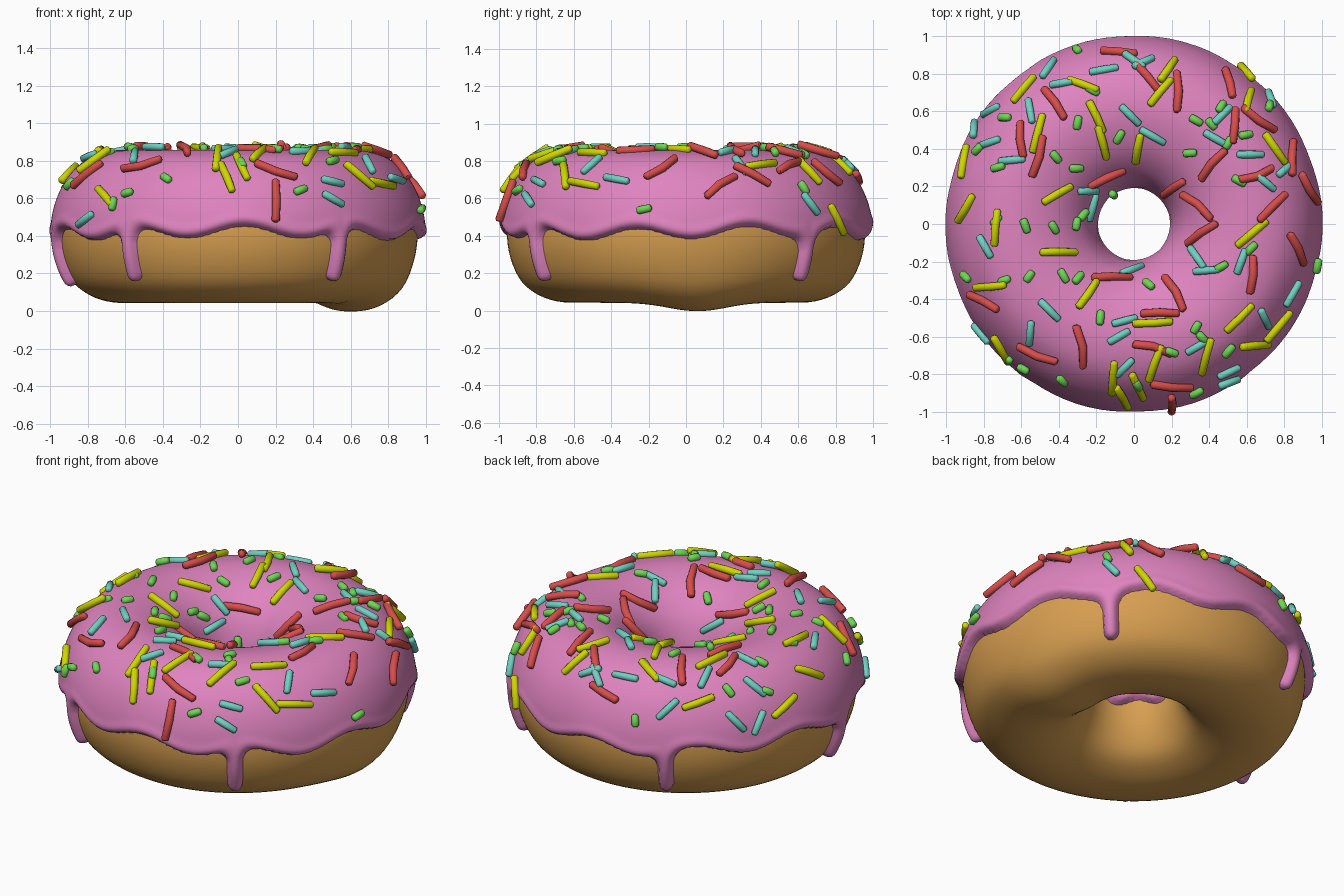
import bpy, bmesh, math, random
from mathutils import Vector

if "Cube" in bpy.data.objects:
    bpy.data.objects.remove(bpy.data.objects["Cube"])

random.seed(4)


def material(name, rgb):
    m = bpy.data.materials.new(name)
    m.diffuse_color = (*rgb, 1)
    m.use_nodes = True
    m.node_tree.nodes["Principled BSDF"].inputs["Base Color"].default_value = m.diffuse_color
    return m


def finish(bm, name, mat, angle=None):
    bmesh.ops.recalc_face_normals(bm, faces=bm.faces)
    me = bpy.data.meshes.new(name)
    bm.to_mesh(me)
    bm.free()
    me.materials.append(mat)
    ob = bpy.data.objects.new(name, me)
    bpy.context.collection.objects.link(ob)
    me.shade_smooth()
    if angle:
        bpy.context.view_layer.objects.active = ob
        ob.select_set(True)
        bpy.ops.object.shade_smooth_by_angle(angle=math.radians(angle))
        ob.select_set(False)
    return ob


# Dough cross-section (radius, height): outer side, over the top, down the hole
KEYS = [(.957, .42), (.935, .56), (.87, .69), (.76, .785), (.60, .815), (.43, .77),
        (.31, .67), (.25, .54), (.24, .42), (.265, .27), (.345, .13), (.48, .06),
        (.62, .042), (.76, .07), (.875, .15), (.938, .28)]
keys = [Vector(k) for k in KEYS]
N = len(keys)
curve = []
for i in range(N):
    a, b, c, d = (keys[(i + k) % N] for k in (-1, 0, 1, 2))
    for j in range(12):
        t = j / 12
        curve.append(.5 * (2 * b + (c - a) * t + (2 * a - 5 * b + 4 * c - d) * t * t
                           + (3 * b - a - 3 * c + d) * t ** 3))
M = len(curve)
arc = [0]
for i in range(M):
    arc.append(arc[-1] + (curve[(i + 1) % M] - curve[i]).length)
LENGTH = arc[-1]
S_INNER = arc[8 * 12]          # arc position of the narrowest point of the hole


def profile(s):
    """Point and outward normal on the cross-section at arc length s."""
    s %= LENGTH
    i = max(k for k in range(M) if arc[k] <= s)
    f = (s - arc[i]) / (arc[i + 1] - arc[i])
    tans = [(curve[(k + 1) % M] - curve[k - 1]).normalized() for k in (i, (i + 1) % M)]
    p = curve[i].lerp(curve[(i + 1) % M], f)
    t = tans[0].lerp(tans[1], f).normalized()
    return p, Vector((t.y, -t.x))


def place(th, rz):
    """Spin a cross-section point; the underside sags at one spot."""
    r, z = rz
    gap = math.remainder(th - .1, 2 * math.pi)
    z -= .045 * math.exp(-(gap / .35) ** 2) * max(0, min(1, (.35 - z) / .3))
    return (r * math.cos(th), r * math.sin(th), z)


def bridge(bm, rows, closed_rows):
    n = len(rows)
    for i in range(n if closed_rows else n - 1):
        a, b = rows[i], rows[(i + 1) % n]
        for j in range(len(a)):
            k = (j + 1) % len(a)
            bm.faces.new((a[j], a[k], b[k], b[j]))


pink = material("pink_icing", (.74, .23, .52))
brown = material("golden_dough", (.68, .345, .08))
red = material("red_sugar", (.68, .075, .07))
yellow = material("yellow_sugar", (.63, .68, 0))
cyan = material("turquoise_sugar", (.16, .64, .54))
green = material("green_sugar", (.16, .68, .09))

# Dough ring
bm = bmesh.new()
SEG = 128
rows = [[bm.verts.new(place(2 * math.pi * j / SEG, curve[i])) for j in range(SEG)]
        for i in range(0, M, 3)]
bridge(bm, rows, True)
finish(bm, "dough_ring", brown)

# Icing: a coat over the dough whose outline is a wavy edge merged with drips
DRIPS = [(42, .27), (118, .27), (188, .30), (233, .27), (304, .27)]
THICK = .042


def coat_distance(th, s):
    """Distance inside the icing outline (negative is outside)."""
    d = s + .005 + .03 * math.sin(10 * th + 1.2) - .008 * math.sin(3 * th)
    for deg, drop in DRIPS:
        x = .95 * math.remainder(th - math.radians(deg), 2 * math.pi)
        if abs(x) > .4:
            continue
        y = s - max(-drop + .045, min(.1, s))
        capsule = .042 - math.hypot(x, y)
        h = max(.09 - abs(d - capsule), 0) / .09
        d = max(d, capsule) + h * h * .09 / 4
    return min(d, S_INNER + .02 + .02 * math.sin(6 * th) - s)


def coat_height(d):
    if d < 0:
        return max(1.5 * d, -.03)
    u = min(d / .035, 1)
    return THICK * math.sqrt(1 - (1 - u) ** 2) + .006 * math.exp(-((d - .04) / .025) ** 2)


bm = bmesh.new()
COLS, ROWS = 440, 120
s0, s1 = -.34, S_INNER + .07
rows, depth = [], {}
for i in range(ROWS + 1):
    s = s0 + (s1 - s0) * i / ROWS
    p, n = profile(s)
    row = []
    for j in range(COLS):
        th = 2 * math.pi * j / COLS
        d = coat_distance(th, s)
        v = bm.verts.new(place(th, p + n * coat_height(d)))
        depth[v] = d
        row.append(v)
    rows.append(row)
bridge(bm, rows, False)
hidden = [f for f in bm.faces if max(depth[v] for v in f.verts) < -.015]
bmesh.ops.delete(bm, geom=hidden, context='FACES')
finish(bm, "icing", pink)

# Table of the icing's upper surface, used to seat the sprinkles
TOP = []
for i in range(201):
    p, n = profile(.06 + (S_INNER - .1) * i / 200)
    TOP.append((p + n * THICK, n))


def sprinkles(name, mat, length, radius, bend, spots):
    """Rounded rods lying on the icing at (x, y, heading in degrees)."""
    bm = bmesh.new()
    for x, y, deg in spots:
        p, n2 = min(TOP, key=lambda q: abs(q[0].x - math.hypot(x, y)))
        th, a = math.atan2(y, x), math.radians(deg)
        n = Vector((n2.x * math.cos(th), n2.x * math.sin(th), n2.y))
        t = Vector((math.cos(a), math.sin(a), 0))
        t.z = -t.dot(n) / max(n.z, .15)
        t = (t - n * t.dot(n)).normalized()
        side = n.cross(t)
        centre = Vector((p.x * math.cos(th), p.x * math.sin(th), p.y))
        centre += n * radius * random.uniform(.3, .95)
        half = length / 2 * random.uniform(.9, 1.1)
        curl = bend * random.uniform(-1, 1)
        rings = []
        for u, k in ((-1, .6), (-1 + .4 * radius / half, 1), (0, 1.05),
                     (1 - .4 * radius / half, .95), (1, .55)):
            c = centre + t * half * u + side * curl * (u * u - .5)
            rings.append([bm.verts.new(c + radius * k * (
                side * math.cos(2 * math.pi * q / 10) + n * math.sin(2 * math.pi * q / 10)))
                for q in range(10)])
        bridge(bm, rings, False)
        bm.faces.new(rings[0])
        bm.faces.new(rings[-1])
    finish(bm, name, mat, 50)


sprinkles("red_sprinkles", red, .22, .022, .02, [
    (-.08, .91, -5), (.07, .78, -50), (.23, .70, 90), (-.42, .64, -55), (-.60, .45, 95),
    (-.51, .36, 75), (.50, .74, -75), (.66, .55, -35), (.53, .52, 85), (.42, .32, 50),
    (.65, .26, 20), (.83, .35, 88), (.92, .18, -60), (.73, .09, 45), (.86, -.13, -65),
    (.34, .10, -40), (.36, -.05, 35), (-.15, .25, 25), (.22, .20, 35), (-.80, -.41, -28),
    (-.12, -.29, 0), (.22, -.37, -60), (.63, -.27, 85), (.14, -.48, 0), (.10, -.66, -15),
    (-.51, -.69, -22), (-.28, -.65, -80), (.20, -.86, -5), (.20, -.95, 90)])
sprinkles("yellow_sprinkles", yellow, .20, .021, .004, [
    (-.58, .71, 50), (-.27, .74, -20), (.14, .70, 50), (.18, .82, 55), (-.20, .57, -65),
    (-.17, .44, -75), (.02, .40, 80), (.60, .65, 75), (.59, .80, -50), (.75, .40, -55),
    (-.51, .48, 75), (-.90, .33, 80), (-.89, .08, 60), (-.73, -.02, 85), (-.41, .16, 30),
    (-.40, -.15, 0), (.63, -.05, 40), (-.25, -.38, 55), (-.76, -.33, 5),
    (-.70, -.66, -60), (.10, -.53, 3), (.56, -.50, 45), (.76, -.54, 50), (.64, -.64, 5),
    (.38, -.70, 75), (-.11, -.81, 85), (.11, -.74, 70), (-.06, -.91, -60), (.02, -.86, -65)])
sprinkles("turquoise_sprinkles", cyan, .145, .020, 0, [
    (-.45, .82, 55), (-.16, .82, 10), (-.38, .74, 10), (0, .86, -35), (.05, .85, 25),
    (.10, .47, -30), (-.02, .58, -45), (-.76, .60, 30), (-.84, .50, 85), (-.55, .60, -80),
    (-.77, .43, 20), (-.65, .34, 5), (.47, .58, 45), (.44, .45, -30), (.62, .37, 0),
    (.72, .66, -70), (.70, .22, -40), (.80, .29, 40), (-.23, .09, 75), (-.25, .18, 0),
    (-.79, -.12, -60), (-.45, -.46, -45), (-.81, -.58, -50), (-.55, -.58, 85),
    (-.01, -.25, 20), (.34, -.18, -55), (.39, -.25, 5), (.57, -.20, 70), (.84, -.37, 60),
    (.69, -.50, -65), (-.05, -.52, 15), (-.08, -.60, 30), (-.05, -.76, 45),
    (.34, -.65, 30), (.50, -.78, 25), (.50, -.83, 20)])
sprinkles("green_sprinkles", green, .075, .021, 0, [
    (-.30, .92, -45), (-.22, .71, -30), (-.08, .47, 60), (-.30, .54, 80), (-.68, .56, 0),
    (-.82, .39, 45), (-.72, .30, 15), (-.42, .36, -50), (-.31, .30, 0), (.46, .62, 60),
    (.33, .55, -30), (.30, .38, 5), (.50, .43, 60), (.41, .53, -50), (.71, .62, 80),
    (.59, .47, 10), (.56, .23, -30), (-.12, .17, -40), (-.73, .02, 50), (-.58, -.01, -70),
    (-.43, -.02, -60), (-.32, 0, 80), (-.28, .05, 50), (-.89, -.28, -45), (-.69, -.30, 20),
    (-.56, -.28, 55), (-.38, -.28, -60), (-.30, -.29, 50), (.08, -.33, -40),
    (.47, -.23, 30), (.33, -.55, 60), (.36, -.60, -45), (.20, -.68, -20), (-.18, -.50, 85),
    (-.66, -.72, 50), (-.58, -.76, -30), (-.38, -.83, -45), (.02, -.85, -60),
    (.33, -.89, 30), (.50, -.67, 50), (.96, -.22, 80), (.62, -.13, 45)])
